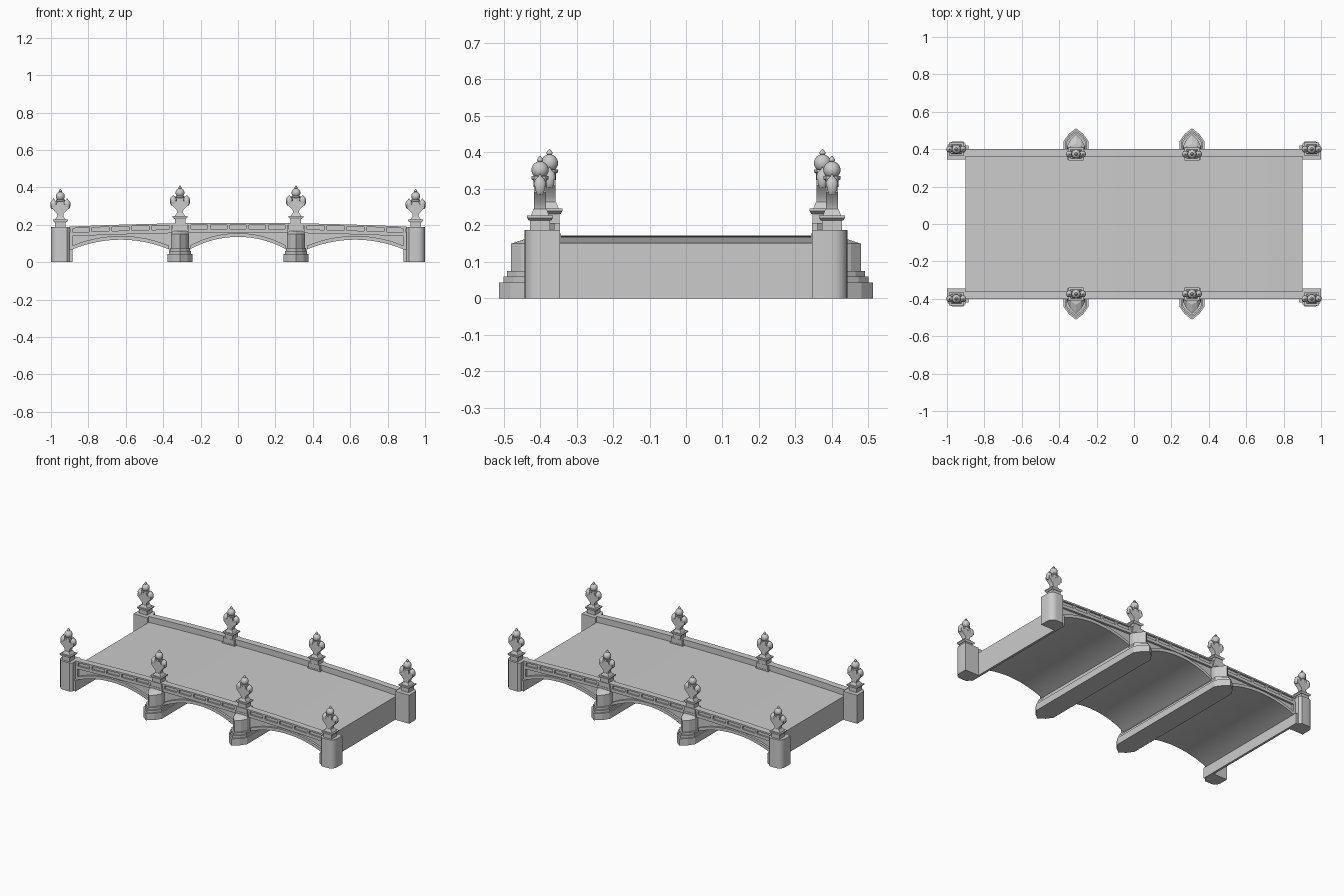
import bpy, bmesh, math

if "Cube" in bpy.data.objects:
    bpy.data.objects.remove(bpy.data.objects["Cube"])

PIER_X = 0.31


def finish(name, bm, smooth=False):
    bmesh.ops.recalc_face_normals(bm, faces=bm.faces[:])
    me = bpy.data.meshes.new(name)
    bm.to_mesh(me)
    bm.free()
    ob = bpy.data.objects.new(name, me)
    bpy.context.collection.objects.link(ob)
    if smooth:
        bpy.ops.object.select_all(action='DESELECT')
        ob.select_set(True)
        bpy.context.view_layer.objects.active = ob
        bpy.ops.object.shade_smooth_by_angle(angle=math.radians(35))
    return ob


def loft(bm, rings):
    """Skin a list of equal-length closed rings, with end caps."""
    vs = [[bm.verts.new(p) for p in r] for r in rings]
    n = len(vs[0])
    for a, b in zip(vs, vs[1:]):
        for i in range(n):
            bm.faces.new((a[i], a[(i + 1) % n], b[(i + 1) % n], b[i]))
    bm.faces.new(vs[0])
    bm.faces.new(vs[-1])


def strip(bm, xs, zbot, ztop, y0, y1):
    """Solid band following two height curves along x."""
    loft(bm, [[(x, y0, zbot(x)), (x, y1, zbot(x)), (x, y1, ztop(x)), (x, y0, ztop(x))]
              for x in xs])


def lin(a, b, n):
    return [a + (b - a) * i / n for i in range(n + 1)]


def frustum(bm, c, w0, d0, z0, w1, d1, z1):
    sq = [(-1, -1), (1, -1), (1, 1), (-1, 1)]
    loft(bm, [[(c[0] + i * w / 2, c[1] + j * d / 2, z) for i, j in sq]
              for w, d, z in ((w0, d0, z0), (w1, d1, z1))])


def lathe(bm, x, y, z, prof, n):
    loft(bm, [[(x + r * math.cos(2 * math.pi * i / n), y + r * math.sin(2 * math.pi * i / n), z + h)
               for i in range(n)] for r, h in prof])


def road(x):
    return 0.172 - 0.02 * (x / 0.9) ** 2


def offset(d):
    return lambda x: road(x) + d


def arch(cx, half, spring, crown):
    rise = crown - spring
    R = (half * half + rise * rise) / (2 * rise)
    return lambda x: crown - R + math.sqrt(max(R * R - (x - cx) ** 2, 0))


ARCHES = [(-0.627, 0.258, 0.068, 0.12), (0, 0.257, 0.068, 0.135), (0.627, 0.258, 0.068, 0.12)]

# Bridge body: vaults, solid over the piers and abutments
bm = bmesh.new()
for a in ARCHES:
    strip(bm, lin(a[0] - a[1], a[0] + a[1], 28), arch(*a), road, -0.386, 0.386)
for s in (-1, 1):
    strip(bm, lin(s * 0.257, s * 0.369, 2), lambda x: 0.05, road, -0.386, 0.386)
    strip(bm, [s * 0.885, s * 0.9], lambda x: 0, road, -0.4, 0.4)
finish("arched_deck", bm, True)

# Raised arch rings on both faces
bm = bmesh.new()
for s in (-1, 1):
    for a in ARCHES:
        f = arch(*a)
        strip(bm, lin(a[0] - a[1], a[0] + a[1], 28), f, lambda x: f(x) + 0.02, s * 0.38, s * 0.4)
finish("arch_rings", bm, True)

# Parapets with recessed outer panels
bm = bmesh.new()
for s in (-1, 1):
    xs = lin(-0.9, 0.9, 36)
    strip(bm, xs, offset(-0.014), offset(0.034), s * 0.36, s * 0.39)
    strip(bm, xs, offset(0.028), offset(0.038), s * 0.36, s * 0.402)
    strip(bm, xs, offset(-0.014), offset(0.006), s * 0.38, s * 0.4)
    for a, b, n in ((-0.895, -0.36, 5), (-0.26, 0.26, 5), (0.36, 0.895, 5)):
        for x in lin(a, b, n):
            x = max(-0.889, min(0.889, x))
            strip(bm, [x - 0.008, x + 0.008], offset(0), offset(0.032), s * 0.38, s * 0.4)
finish("parapets", bm)


# Piers with stepped, pointed cutwaters at both ends
def cutwater(cx, half, tip, z, base=0.4):
    sh = base + (tip - base) * 0.38
    side = [(half, base), (half, sh), (half * 0.6, sh + (tip - sh) * 0.55), (0, tip),
            (-half * 0.6, sh + (tip - sh) * 0.55), (-half, sh), (-half, base)]
    return [(cx + x, y, z) for x, y in side] + [(cx - x, -y, z) for x, y in side]


bm = bmesh.new()
for cx in (-PIER_X, PIER_X):
    for half, tip, z0, z1 in ((0.066, 0.512, 0, 0.044), (0.06, 0.5, 0.044, 0.06),
                              (0.054, 0.49, 0.06, 0.075)):
        loft(bm, [cutwater(cx, half, tip, z0), cutwater(cx, half, tip, z1)])
    loft(bm, [cutwater(cx, 0.047, 0.48, 0.07, 0.38), cutwater(cx, 0.047, 0.48, 0.15, 0.38),
              cutwater(cx, 0.044, 0.43, 0.166, 0.38)])
finish("piers", bm)

# Pilasters standing on the piers
bm = bmesh.new()
for cx in (-PIER_X, PIER_X):
    for s in (-1, 1):
        frustum(bm, (cx, s * 0.376), 0.08, 0.062, 0.14, 0.08, 0.062, 0.207)
        frustum(bm, (cx, s * 0.376), 0.092, 0.066, 0.14, 0.092, 0.066, 0.178)
finish("pier_pilasters", bm)

# Corner posts, rounded on the outer side
bm = bmesh.new()
for sx in (-1, 1):
    for sy in (-1, 1):
        pts = [(0.9, 0.345), (1.0, 0.345)]
        for i in range(7):
            t = math.pi / 2 * i / 6
            pts.append((0.96 + 0.04 * math.cos(t), 0.402 + 0.04 * math.sin(t)))
        pts += [(0.915, 0.442), (0.9, 0.427)]
        loft(bm, [[(sx * x, sy * y, z) for x, y in pts] for z in (0, 0.187)])
        frustum(bm, (sx * 0.9, sy * 0.4), 0.03, 0.04, 0, 0.03, 0.04, 0.07)
finish("corner_posts", bm, True)


# Three-lobed finials on pedestals
def finial(name, x, y, z):
    bm = bmesh.new()
    c = (x, y)
    frustum(bm, c, 0.056, 0.056, z - 0.005, 0.056, 0.056, z + 0.032)
    frustum(bm, c, 0.062, 0.062, z + 0.028, 0.08, 0.07, z + 0.036)
    frustum(bm, c, 0.08, 0.07, z + 0.036, 0.08, 0.07, z + 0.042)
    frustum(bm, c, 0.058, 0.05, z + 0.042, 0.034, 0.036, z + 0.06)
    # flaring flat body
    half = [(0.015, 0.058), (0.018, 0.075), (0.047, 0.105), (0.047, 0.122), (0.02, 0.122), (0.017, 0.15)]
    outline = half + [(-a, b) for a, b in reversed(half)]
    loft(bm, [[(x + a, y + d, z + b) for a, b in outline] for d in (-0.016, 0.016)])
    # side lobes
    for s in (-1, 1):
        lathe(bm, x + s * 0.036, y, z + 0.1,
              [(0.011, 0), (0.017, 0.01), (0.018, 0.032), (0.013, 0.042), (0.006, 0.048), (0.001, 0.056)], 10)
    # centre globe on its collar, with a tip
    lathe(bm, x, y, z, [(0.018, 0.12), (0.018, 0.138), (0.024, 0.142), (0.024, 0.15)], 14)
    globe = [(0.024 * math.cos(math.radians(t)), 0.167 + 0.024 * math.sin(math.radians(t)))
             for t in range(-60, 76, 15)]
    lathe(bm, x, y, z, globe + [(0.009, 0.192), (0.008, 0.197), (0.001, 0.206)], 14)
    finish(name, bm, True)


for sx in (-1, 1):
    for sy in (-1, 1):
        finial("corner_finial", sx * 0.95, sy * 0.4, 0.185)
        finial("pier_finial", sx * PIER_X, sy * 0.374, 0.204)
